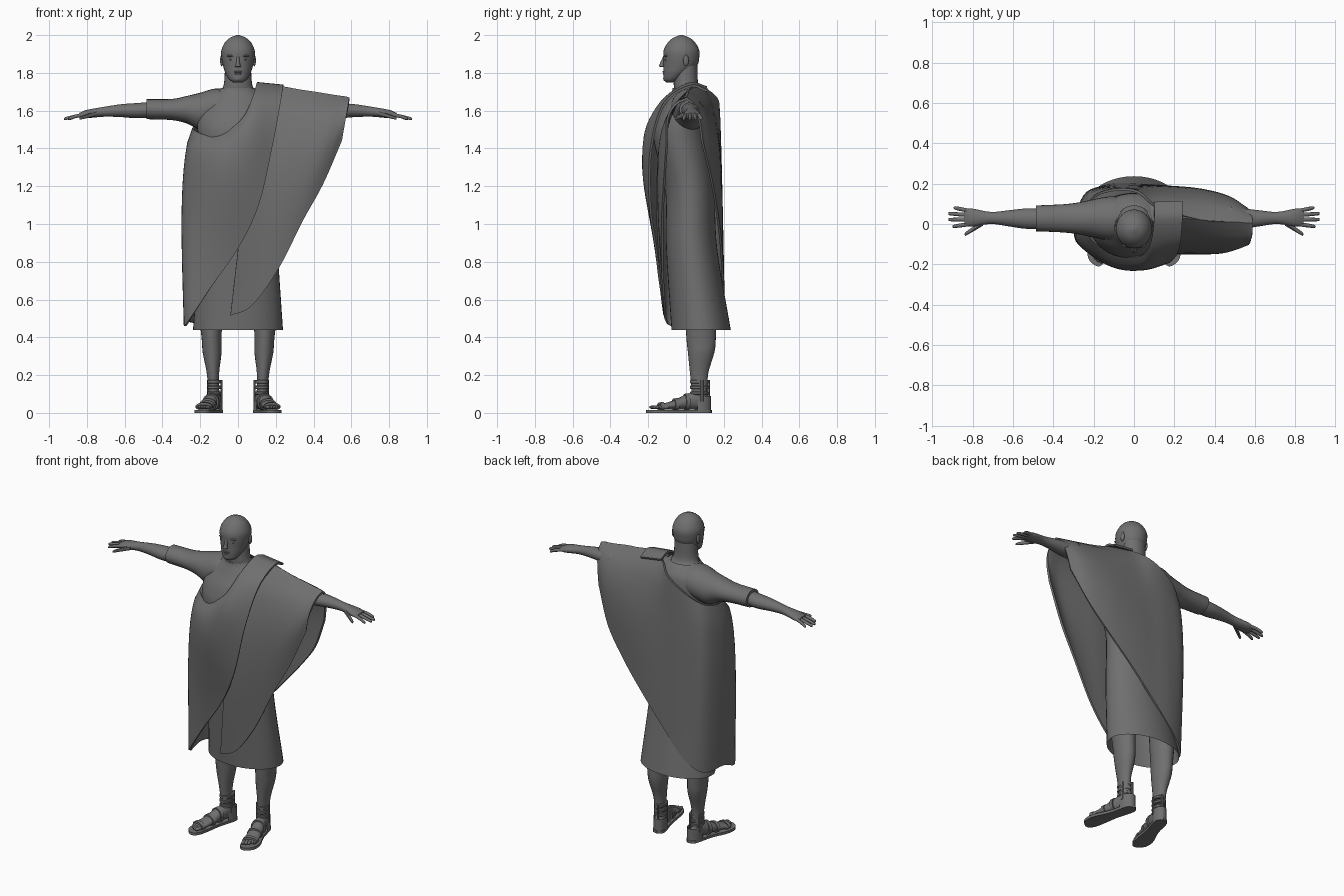
import bpy, bmesh, math
from mathutils import Vector, Matrix

if "Cube" in bpy.data.objects:
    bpy.data.objects.remove(bpy.data.objects["Cube"])

stone = bpy.data.materials.new("stone_grey")
stone.use_nodes = True
grey = (.16, .16, .16, 1)
stone.diffuse_color = grey
stone.node_tree.nodes["Principled BSDF"].inputs["Base Color"].default_value = grey
parts = []


def finish(name, bm, mirror=False, matrix=Matrix()):
    """Turn a bmesh, measured in hundredths, into a named object, optionally doubled across x."""
    bmesh.ops.recalc_face_normals(bm, faces=bm.faces)
    bm.transform(Matrix.Scale(.01, 4) @ matrix)
    mesh = bpy.data.meshes.new(name)
    bm.to_mesh(mesh)
    bm.free()
    mesh.materials.append(stone)
    part = bpy.data.objects.new(name, mesh)
    bpy.context.collection.objects.link(part)
    if mirror:
        part.modifiers.new("mirror", 'MIRROR').use_mirror_merge = False
    parts.append(part)


def spline(points, steps):
    """Smooth curve through points of any dimension."""
    p = [Vector(q) for q in points]
    p = [2 * p[0] - p[1]] + p + [2 * p[-1] - p[-2]]
    curve = []
    for before, start, end, after in zip(p, p[1:], p[2:], p[3:]):
        pull_start, pull_end = (end - before) / 2, (after - start) / 2
        for i in range(steps):
            t = i / steps
            ease = t * t * (3 - 2 * t)
            curve.append(start.lerp(end, ease) + pull_start * (t * (1 - t) ** 2)
                         - pull_end * (t * t * (1 - t)))
    return curve + [p[-2]]


def grid(bm, rows, closed):
    """Join rows of points with quads."""
    verts = [[bm.verts.new(point) for point in row] for row in rows]
    count = len(verts[0])
    for row, following in zip(verts, verts[1:]):
        for j in range(count if closed else count - 1):
            k = (j + 1) % count
            bm.faces.new((row[j], row[k], following[k], following[j]))
    return verts


def loft(name, axis, sections, side=0, lean=0, sides=24, steps=4, cap=True, **options):
    """Ellipses along an axis: (position, centre, radius, radius), shifted sideways by side and lean."""
    bm = bmesh.new()
    begin = sections[0][0]
    rows = []
    for position, centre, radius_a, radius_b in spline(sections, steps):
        row = []
        for j in range(sides):
            angle = math.tau * j / sides
            point = [side + lean * (position - begin) + radius_a * math.cos(angle),
                     centre + radius_b * math.sin(angle)]
            point.insert("xyz".index(axis), position)
            row.append(point)
        rows.append(row)
    verts = grid(bm, rows, True)
    if cap:
        bm.faces.new(verts[0])
        bm.faces.new(verts[-1])
    finish(name, bm, **options)


def ball(name, location, radii, **options):
    bm = bmesh.new()
    bmesh.ops.create_uvsphere(bm, u_segments=16, v_segments=10, radius=1)
    bm.transform(Matrix.Translation(location) @ Matrix.Diagonal((*radii, 1)))
    finish(name, bm, **options)


def cloth(name, stations, samples=14, steps=5):
    """Draped sheet between two edges; each station is upper edge, lower edge, outward bulge."""
    bm = bmesh.new()
    columns = []
    for upper, lower, bulge in stations:
        upper, lower = Vector(upper), Vector(lower)
        middle = (upper + lower) / 2
        outward = Vector((min(middle.x + 5, 0), middle.y - 2, 0)).normalized()
        column = []
        for i in range(samples + 1):
            t = i / samples
            swell = bulge * math.sin(math.pi * t ** .6)
            column.append(upper.lerp(lower, t) + outward * swell)
        columns.append(column)
    grid(bm, [spline(line, steps) for line in zip(*columns)], False)
    bmesh.ops.recalc_face_normals(bm, faces=bm.faces)
    bmesh.ops.solidify(bm, geom=bm.faces[:], thickness=1.2)
    finish(name, bm)


# Head, neck and face
loft("head", "z", [
    (175, -8.5, 2.5, 2), (176.5, -7.5, 4.6, 4.3), (180, -5, 6.7, 7), (184, -3, 8, 9),
    (188, -2.5, 8.8, 9.5), (192, -2.4, 8.8, 9.4), (196, -2.4, 7, 7.3),
    (198.5, -2.4, 4.4, 4.5), (200, -2.4, .8, .8)], sides=32)
loft("neck", "z", [(164, 3, 13, 9), (170, 1.5, 9.5, 7.5), (174, 0, 7.5, 6.5), (184, 0, 6.8, 6)])
loft("nose", "z", [(189, -11, .8, 1), (185, -12.4, 1, 1.4),
                   (183.5, -12.6, 1.6, 1.6), (183, -12, 1, 1)], sides=12)
ball("brows", (3.4, -10.5, 189), (2.5, 1.1, .6), mirror=True)
ball("eyes", (3.3, -10.3, 187), (1.4, 1, .6), mirror=True)
ball("ears", (8.6, 0, 186.5), (.9, 1.5, 3), mirror=True)
ball("upper_lip", (0, -11.6, 180.6), (2.2, .9, .5))
ball("lower_lip", (0, -11.4, 179.5), (1.9, .9, .6))
ball("chin", (0, -10.5, 177), (2.4, 1.6, 1.6))

# Tunic body and sleeves
loft("tunic", "z", [
    (44, 8, 23.8, 15.7), (87, 3, 21, 13.5), (118, 2, 20, 13), (144, -2.5, 21, 14.5),
    (156, 0, 21.5, 15), (165, 2.3, 17, 12.3), (170, 2, 11.5, 9.5), (172, 1, 8.8, 8)],
    sides=40, steps=6, cap=False)
loft("sleeves", "x", [(3, 162, 10, 9.5), (12, 161.7, 10.8, 10), (20, 159.7, 9.5, 9.8),
                      (27, 160.5, 8, 7.3), (35, 160.6, 7, 5.6), (48.5, 160.8, 6.4, 5.3)],
     side=2.8, mirror=True)

# Forearms and hands
loft("forearms", "x", [(46, 160.4, 5, 4.2), (54, 160, 5, 4), (62, 160, 4, 3.4),
                       (71, 159.4, 3, 2.6), (80, 158.2, 4.4, 2.2), (84, 157.5, 4, 1.3)],
     side=2.5, lean=.02, mirror=True)
fingers = {"index": (0, -.14, 90), "middle": (2.2, 0, 92),
           "ring": (4.4, .07, 92), "little": (6.4, .2, 89.5)}
for finger, (side, lean, tip) in fingers.items():
    loft(finger + "_fingers", "x", [(81, 158, 1, 1), (86, 157, 1, 1),
                                    (tip - .6, 155.8, .8, .8), (tip, 155.6, .3, .3)],
         side=side, lean=lean, sides=10, mirror=True)
loft("thumbs", "x", [(75, 158.5, 1.4, 1.4), (83, 156.2, 1, .9), (84, 155.8, .3, .3)],
     side=.5, lean=-.63, sides=10, mirror=True)

# Lower legs
loft("legs", "z", [(7, 7, 3, 4), (15, 7, 3, 4.3), (22, 7, 3.4, 5), (32, 8, 5, 7),
                   (40, 8, 5.3, 7.8), (60, 7.5, 7, 8.5)], side=12.7, lean=.04, mirror=True)

# Feet and sandals, modelled straight and then turned outwards
turn = Matrix.Translation((12.5, 7, 0)) @ Matrix.Rotation(math.radians(15), 4, 'Z')
foot = dict(mirror=True, matrix=turn)
loft("feet", "y", [(5.5, 5, 2, 3), (2, 6.8, 3.2, 5), (-6, 6, 3.6, 4.2),
                   (-14, 4.2, 4, 2.4), (-20, 3.4, 4.2, 1.5), (-23, 3, 3.6, .9)], **foot)
for i in range(5):
    ball(f"toe_{i + 1}", (1.65 * i - 3, i * i / 4 - 24, 3), (1.2 - i / 10, 2.7, 1), **foot)

bm = bmesh.new()
outline = spline([(0, 7), (3.6, 4), (3.6, -8), (5.3, -19), (3.5, -26), (-2, -28.5),
                  (-4.7, -25), (-4.6, -18), (-3.6, -8), (-3.6, 4), (0, 7)], 4)[:-1]
base = bm.faces.new([bm.verts.new((*point, 0)) for point in outline])
raised = bmesh.ops.extrude_face_region(bm, geom=[base])["geom"]
bmesh.ops.translate(bm, vec=(0, 0, 1.6), verts=[v for v in raised if isinstance(v, bmesh.types.BMVert)])
finish("soles", bm, **foot)

for number, (y, z, height) in enumerate([(-7, 5.7, 4.4), (-13, 4.4, 3.2), (-21, 3.3, 2.2)]):
    loft(f"instep_strap_{number + 1}", "y", [(y - 1, z, 4.5, height), (y + 1, z, 4.5, height + .3)],
         steps=1, **foot)
for number, z in enumerate((10.5, 13.5, 16.5)):
    loft(f"ankle_strap_{number + 1}", "z", [(z - .9, 0, 3.4, 4.6), (z - .6, 0, 3.7, 4.9),
                                            (z + .6, 0, 3.7, 4.9), (z + .9, 0, 3.4, 4.6)],
         steps=1, **foot)
for name, x, y in (("outer_straps", 3.7, .5), ("inner_straps", -3.7, .5), ("back_straps", 0, 5)):
    loft(name, "z", [(6, y, .6, .8), (17.5, y, .6, .8)], side=x, sides=8, **foot)

bm = bmesh.new()
arc = [math.radians(angle) for angle in range(-30, 211, 15)]
grid(bm, [[(3.9 * math.cos(a), 1 + 5.5 * math.sin(a), z) for a in arc] for z in (1, 5, 9)], False)
bmesh.ops.solidify(bm, geom=bm.faces[:], thickness=.6)
finish("heel_cups", bm, **foot)

# Wrap across the chest, from the left shoulder round to the right side
chest = [
    ((10, 11, 173), (24, 11.5, 171), 0), ((10, 2, 175), (24, 2, 173.5), 0),
    ((8, -10, 168), (22.5, -12, 164), 1), ((3, -16, 157), (18, -19, 140), 4),
    ((-6, -16, 149), (11, -19.5, 110), 6), ((-14, -13, 146.5), (0, -16.5, 87), 7.5),
    ((-20, -9, 148), (-14, -14, 67), 6), ((-23.5, -3, 150), (-27.5, -10, 47), 4.5)]
# Wrap continued round the right side, over the back and out along the left arm
back = [
    ((-24, 6, 151), (-27.5, 2, 49), 3.5), ((-20, 14, 154), (-22.5, 15, 48), 3),
    ((-10, 17.5, 160), (-12, 20, 56), .5), ((2, 16.5, 167), (3, 20, 73), 1),
    ((13, 8, 173), (18, 19, 90), 6), ((34, 2, 171), (32, 17, 106), 9),
    ((50, 1, 168.5), (45, 14, 123), 7), ((59, .5, 167), (55, 9, 144), 3)]
cloth("wrap", chest + back)

# Front fall: hangs from the left arm, partly under the wrap
cloth("front_fall", [
    ((10, 3, 173), (-4, -12, 51.5), 13), ((22, 3, 173), (7, -12, 56.5), 12),
    ((34, 2, 171), (21, -13, 75.5), 11), ((50, 1, 168.5), (34.5, -13, 102), 10),
    ((56.5, .5, 167.6), (45, -12, 121), 8), ((59, .5, 167), (55, -10.5, 144), 6)])

# Shading
for part in parts:
    part.select_set(True)
bpy.context.view_layer.objects.active = parts[0]
bpy.ops.object.shade_smooth_by_angle(angle=math.radians(40))
